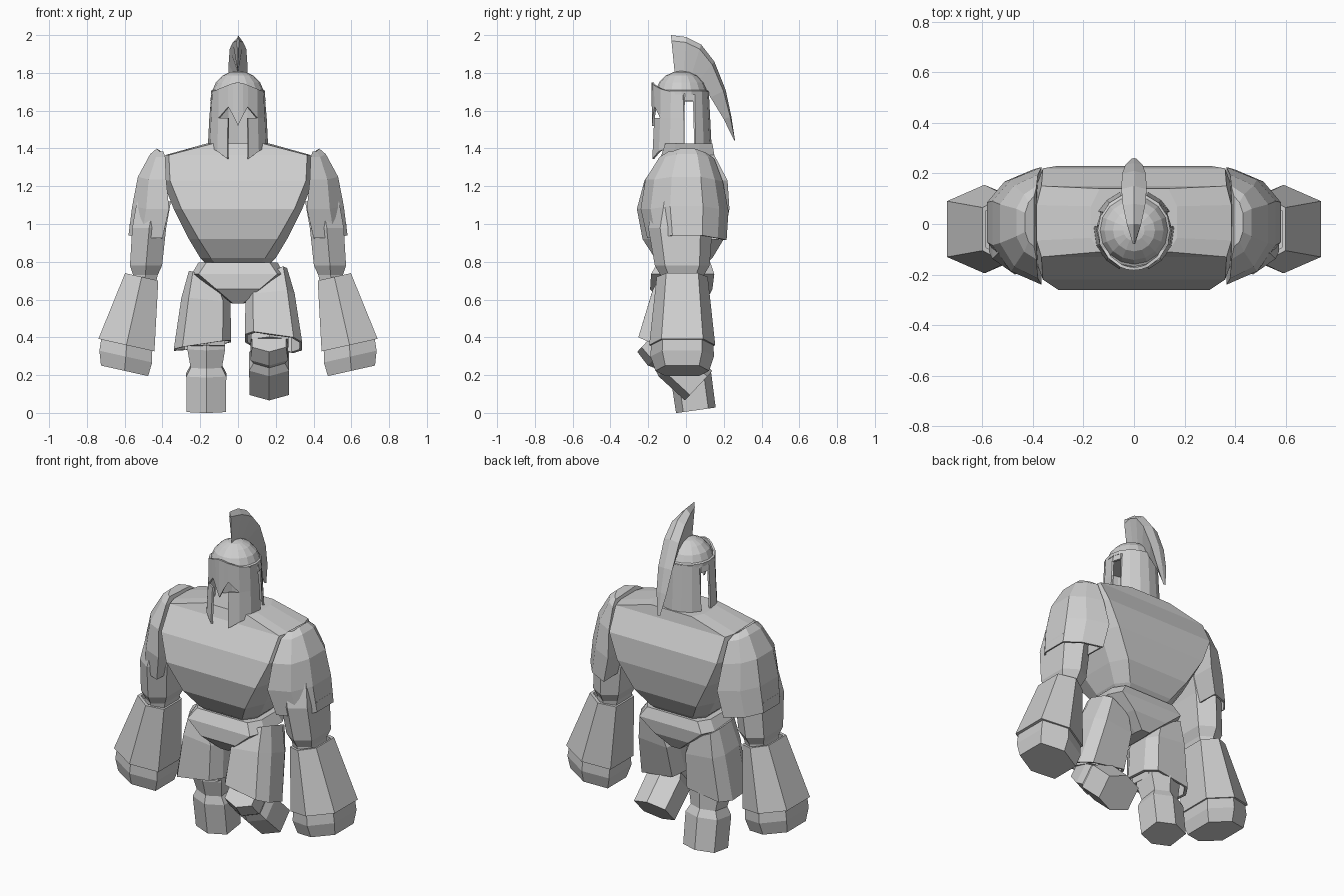
import bpy, bmesh, math
from mathutils import Vector, Matrix

old = bpy.data.objects.get("Cube")
if old:
    bpy.data.objects.remove(old, do_unlink=True)

stone = bpy.data.materials.new("pale grey stone")
stone.use_nodes = True
grey = (0.62, 0.62, 0.62, 1)
stone.diffuse_color = grey
stone.node_tree.nodes["Principled BSDF"].inputs["Base Color"].default_value = grey


def finish(name, bm):
    bmesh.ops.recalc_face_normals(bm, faces=bm.faces)
    mesh = bpy.data.meshes.new(name)
    bm.to_mesh(mesh)
    bm.free()
    mesh.materials.append(stone)
    obj = bpy.data.objects.new(name, mesh)
    bpy.context.scene.collection.objects.link(obj)
    return obj


def loft(name, rings, matrix=Matrix()):
    """Skin a list of equal-length point rings and cap both ends."""
    bm = bmesh.new()
    rows = [[bm.verts.new(matrix @ Vector(p)) for p in ring] for ring in rings]
    n = len(rows[0])
    for a, b in zip(rows, rows[1:]):
        for i in range(n):
            j = (i + 1) % n
            bm.faces.new((a[i], a[j], b[j], b[i]))
    bm.faces.new(rows[0])
    bm.faces.new(rows[-1])
    return finish(name, bm)


def block(z, hx, front, back, cx=0, flat=0.8, slope=0):
    """Rectangle with chamfered corners."""
    pts = [(flat * hx, front), (hx, front * 0.5), (hx, back * 0.5), (flat * hx, back)]
    pts += [(-x, y) for x, y in reversed(pts)]
    return [(cx + x, y, z + slope * x) for x, y in pts]


def hexagon(z, hx, ry, cx=0, cy=0):
    """Six sides, flat on the outside and pointed front and back."""
    pts = [(0, -ry), (hx, -ry * 0.63), (hx, ry * 0.63), (0, ry), (-hx, ry * 0.63), (-hx, -ry * 0.63)]
    return [(cx + x, cy + y, z) for x, y in pts]


def half_round(z, inner, outer, front, back):
    """Flat toward the body, rounded outward."""
    mid = inner + 0.62 * (outer - inner)
    return [(inner, front, z), (mid, front * 0.78, z), (outer, front * 0.35, z + 0.015),
            (outer, back * 0.4, z + 0.015), (mid, back * 0.78, z), (inner, back, z - 0.01)]


def recess(ring, depth, scale=0.85):
    """Two extra rings that sink a hollow into an open end."""
    c = sum((Vector(p) for p in ring), Vector()) / len(ring)
    rim = [c + (Vector(p) - c) * scale for p in ring]
    return [rim, [p + Vector((0, 0, depth)) for p in rim]]


# Torso and pelvis
loft("torso", [
    block(1.425, 0.17, -0.11, 0.14),
    block(1.365, 0.385, -0.13, 0.15, flat=0.95),
    block(1.23, 0.4, -0.22, 0.22, flat=0.9),
    block(1.08, 0.34, -0.26, 0.23, flat=0.88),
    block(0.92, 0.26, -0.23, 0.2, flat=0.8),
    block(0.82, 0.2, -0.165, 0.14, flat=0.72),
    block(0.78, 0.16, -0.12, 0.1, flat=0.7)])
loft("pelvis", [
    block(0.795, 0.21, -0.15, 0.13),
    block(0.735, 0.245, -0.185, 0.15, flat=0.85),
    block(0.655, 0.135, -0.19, 0.14, flat=0.85),
    block(0.58, 0.035, -0.13, 0.10)])

# Arms
for side, s in (("left", 1), ("right", -1)):
    flip = Matrix.Scale(s, 4, (1, 0, 0))
    shoulder = [half_round(1.385, 0.395, 0.43, -0.09, 0.11),
                half_round(1.355, 0.385, 0.465, -0.14, 0.15),
                half_round(1.235, 0.38, 0.53, -0.215, 0.195),
                half_round(1.08, 0.365, 0.56, -0.24, 0.225),
                half_round(0.925, 0.4, 0.58, -0.205, 0.215)]
    loft(side + "_shoulder_guard", shoulder + recess(shoulder[-1], 0.06, 0.92), flip)
    loft(side + "_upper_arm", [
        hexagon(1.12, 0.09, 0.15, 0.445, -0.02),
        hexagon(0.98, 0.09, 0.17, 0.47, -0.03),
        hexagon(0.78, 0.085, 0.145, 0.487, -0.02),
        hexagon(0.73, 0.065, 0.115, 0.49, -0.02),
        hexagon(0.66, 0.06, 0.11, 0.50, -0.02)], flip)
    tilt = flip @ Matrix.Translation((0.51, -0.02, 0.72)) @ Matrix.Rotation(math.radians(-12.6), 4, "Y")
    cuff = hexagon(0, 0.09, 0.135)
    loft(side + "_forearm", recess(cuff, -0.04)[::-1] + [cuff, hexagon(-0.37, 0.152, 0.175)], tilt)
    loft(side + "_fist", [hexagon(-0.36, 0.138, 0.165), hexagon(-0.43, 0.143, 0.168, -0.01),
                          hexagon(-0.505, 0.128, 0.142, -0.02)], tilt)

# Legs: thigh swing, shin angle and knee position differ per side
legs = (("left", 1, -18, 47, (0.165, -0.16, 0.355), 0.31),
        ("right", -1, -4, 8, (0.168, 0.0, 0.385), 0.375))
for side, s, swing, bend, knee, length in legs:
    flip = Matrix.Scale(s, 4, (1, 0, 0))
    hip = flip @ Matrix.Translation((0, 0, 0.74)) @ Matrix.Rotation(math.radians(swing), 4, "X")
    guard = [block(-0.03, 0.085, -0.12, 0.11, 0.175, 0.75, 0.45),
             block(-0.15, 0.13, -0.14, 0.13, 0.17, 0.7, 0.1),
             block(-0.385, 0.152, -0.135, 0.135, 0.188, 0.7, -0.15)]
    loft(side + "_thigh_guard", guard + recess(guard[-1], 0.08, 0.9), hip)
    loft(side + "_thigh", [hexagon(-0.1, 0.09, 0.1, 0.165), hexagon(-0.39, 0.1, 0.11, 0.168)], hip)
    shin = flip @ Matrix.Translation(knee) @ Matrix.Rotation(math.radians(bend), 4, "X")
    loft(side + "_shin_and_foot", [
        hexagon(0.05, 0.09, 0.09),
        hexagon(-0.04, 0.1, 0.105),
        hexagon(0.235 - length, 0.083, 0.09),
        hexagon(0.19 - length, 0.106, 0.108),
        hexagon(-length, 0.104, 0.106)], shin)

# Helmet cap
AXIS_Y = -0.025


def disc(z, r, n=16):
    return [(r * math.sin(a), AXIS_Y - r * math.cos(a), z)
            for a in (2 * math.pi * i / n for i in range(n))]


loft("helmet_cap", [disc(z, r) for z, r in (
    (1.685, 0.144), (1.705, 0.144), (1.71, 0.134), (1.75, 0.117),
    (1.785, 0.083), (1.804, 0.042), (1.81, 0.004))])


# Helmet shell: strips of (angle from front, bottom, top), leaving the openings
def on_shell(angle, z, s):
    r = 0.14 + 0.05 * (1.7 - min(z, 1.7))
    if z > 1.7:
        r += 0.012 * math.cos(math.radians(angle)) ** 4
    a = math.radians(angle)
    return (s * r * math.sin(a), AXIS_Y - r * math.cos(a), z)


strips = {
    "brow": [(0, 1.52, 1.75), (10, 1.575, 1.745), (20, 1.62, 1.735), (43, 1.56, 1.715)],
    "cheek": [(20, 1.345, 1.56), (43, 1.385, 1.56)],
    "temple": [(43, 1.385, 1.56), (68, 1.405, 1.56), (96, 1.42, 1.56)],
    "upper_temple": [(43, 1.56, 1.715), (68, 1.56, 1.7), (96, 1.56, 1.7)],
    "bridge": [(96, 1.65, 1.7), (118, 1.65, 1.7)],
    "nape": [(118, 1.41, 1.7), (138, 1.41, 1.7), (159, 1.41, 1.7), (180, 1.41, 1.7)],
}
bm = bmesh.new()
for s in (1, -1):
    for strip in strips.values():
        for (a, a0, a1), (b, b0, b1) in zip(strip, strip[1:]):
            corners = [on_shell(a, a0, s), on_shell(b, b0, s), on_shell(b, b1, s), on_shell(a, a1, s)]
            bm.faces.new([bm.verts.new(p) for p in corners[::s]])
bmesh.ops.remove_doubles(bm, verts=bm.verts, dist=0.0005)
helmet = finish("helmet_shell", bm)
wall = helmet.modifiers.new("wall", "SOLIDIFY")
wall.thickness = 0.012
wall.offset = 0

# Crest: outer ridge, inner edge and half width along the sweep
crest = [(-0.08, 2.0, -0.06, 1.8, 0.005),
         (0.0, 1.99, -0.01, 1.8, 0.028),
         (0.08, 1.95, 0.03, 1.79, 0.044),
         (0.15, 1.86, 0.07, 1.76, 0.05),
         (0.21, 1.71, 0.13, 1.67, 0.047),
         (0.24, 1.57, 0.2, 1.555, 0.034),
         (0.26, 1.44, 0.255, 1.442, 0.008)]
rings = []
for oy, oz, iy, iz, w in crest:
    my, mz = oy + 0.15 * (iy - oy), oz + 0.15 * (iz - oz)
    rings.append([(0, oy, oz), (w, my, mz), (0, iy, iz), (-w, my, mz)])
loft("helmet_crest", rings)
